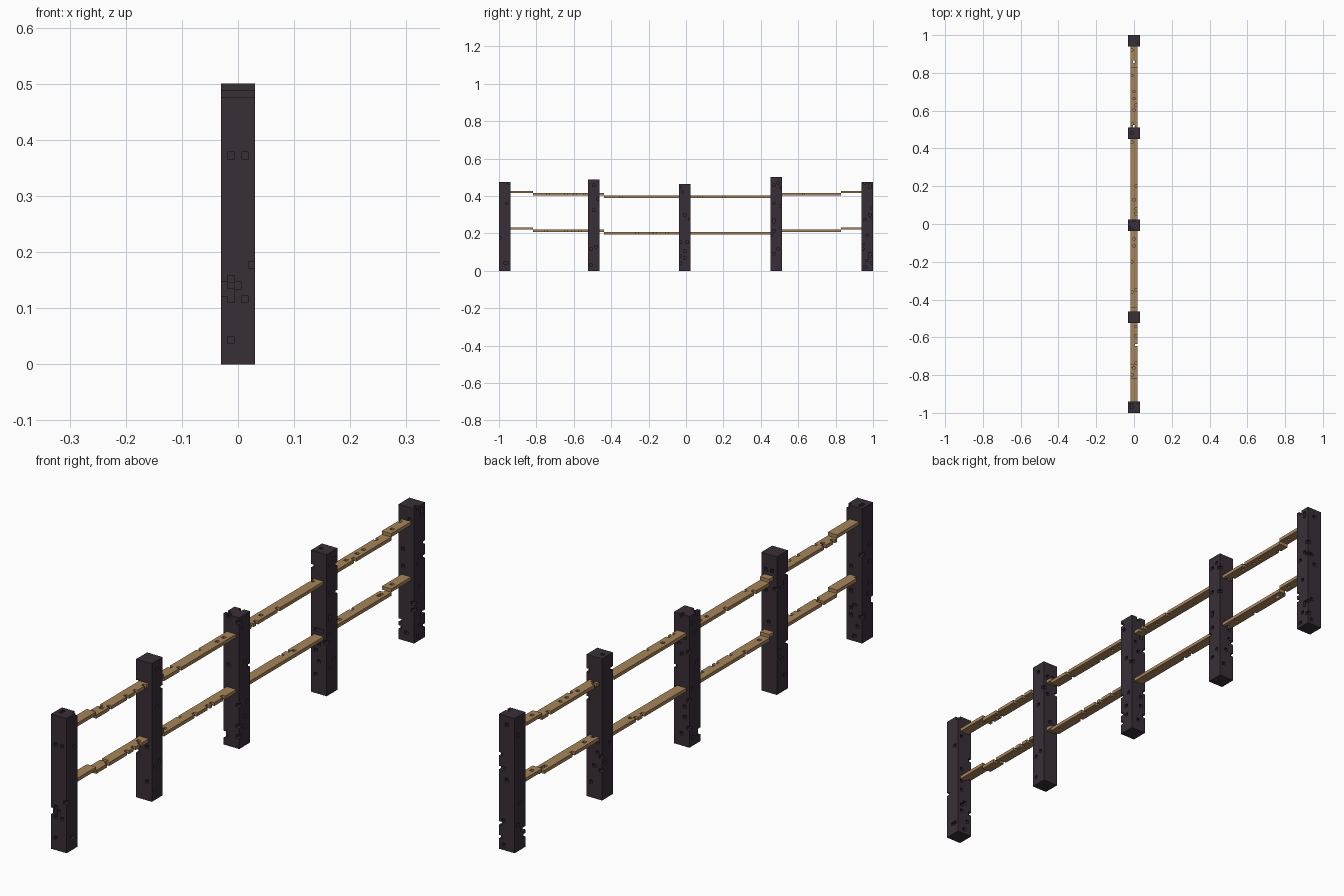
import bpy, bmesh, random
from mathutils import Vector

cube = bpy.data.objects.get("Cube")
if cube:
    bpy.data.objects.remove(cube, do_unlink=True)

LENGTH = 164                 # fence length in blocks
V = 2.0 / LENGTH             # size of one block
POST_W, RAIL_W = 5, 3
POSTS = [(0, 39), (39, 40), (79, 38), (119, 41), (159, 39)]    # (start, height)
# rail sections: (start, end, raise above the lowest level)
SECTIONS = [(5, 15, 2), (15, 46, 1), (46, 119, 0), (119, 150, 1), (150, 159, 2)]
RAILS = {"lower_rail": 16, "upper_rail": 32}
rng = random.Random(11)


def material(name, rgb):
    m = bpy.data.materials.new(name)
    m.use_nodes = True
    m.diffuse_color = (*rgb, 1)
    bsdf = m.node_tree.nodes["Principled BSDF"]
    bsdf.inputs["Base Color"].default_value = (*rgb, 1)
    bsdf.inputs["Roughness"].default_value = 0.9
    return m


def block_object(name, cells, mat):
    """Build the outer skin of a set of unit blocks."""
    bm = bmesh.new()
    corners = {}

    def vert(p):
        key = tuple(p)
        if key not in corners:
            corners[key] = bm.verts.new(((p[0] - 2.5) * V, (p[1] - LENGTH / 2) * V, p[2] * V))
        return corners[key]

    for c in sorted(cells):
        for axis in range(3):
            for side in (0, 1):
                n = list(c)
                n[axis] += 2 * side - 1
                if tuple(n) in cells:
                    continue
                o, u, w = list(c), [0] * 3, [0] * 3
                o[axis] += side
                u[(axis + 1) % 3] = w[(axis + 2) % 3] = 1
                o, u, w = Vector(o), Vector(u), Vector(w)
                ring = [o, o + u, o + u + w, o + w]
                if side == 0:
                    ring.reverse()
                bm.faces.new([vert([int(k) for k in p]) for p in ring])
    me = bpy.data.meshes.new(name)
    bm.to_mesh(me)
    bm.free()
    me.materials.append(mat)
    ob = bpy.data.objects.new(name, me)
    bpy.context.collection.objects.link(ob)
    return ob


dark_wood = material("dark_post_wood", (0.040, 0.028, 0.039))
tan_wood = material("tan_rail_wood", (0.39, 0.235, 0.105))

# Posts: solid block columns with single blocks chipped out of the skin
FRONT_CHIPS = [(1, 30), (3, 30), (4, 14), (1, 12), (2, 11), (1, 9), (1, 10),
               (3, 9), (1, 3), (0, 10), (0, 11)]
for i, (start, height) in enumerate(POSTS):
    cells = set()
    for x in range(POST_W):
        for y in range(POST_W):
            for z in range(height):
                skin = x in (0, 4) or y in (0, 4) or z == height - 1
                if i == 0 and y == 0:
                    chipped = (x, z) in FRONT_CHIPS
                else:
                    chipped = skin and z > 0 and rng.random() < 0.05
                if not chipped:
                    cells.add((x, start + y, z))
    block_object(f"post_{i + 1}", cells, dark_wood)

# Rails: thin stepped planks sagging to the middle, chipped, stopping at posts
for name, level in RAILS.items():
    cells = set()
    for a, b, lift in SECTIONS:
        for y in range(a, b):
            if any(s <= y < s + POST_W for s, _ in POSTS):
                continue
            for x in range(1, 1 + RAIL_W):
                if rng.random() > 0.05:
                    cells.add((x, y, level + lift))
    block_object(name, cells, tan_wood)
